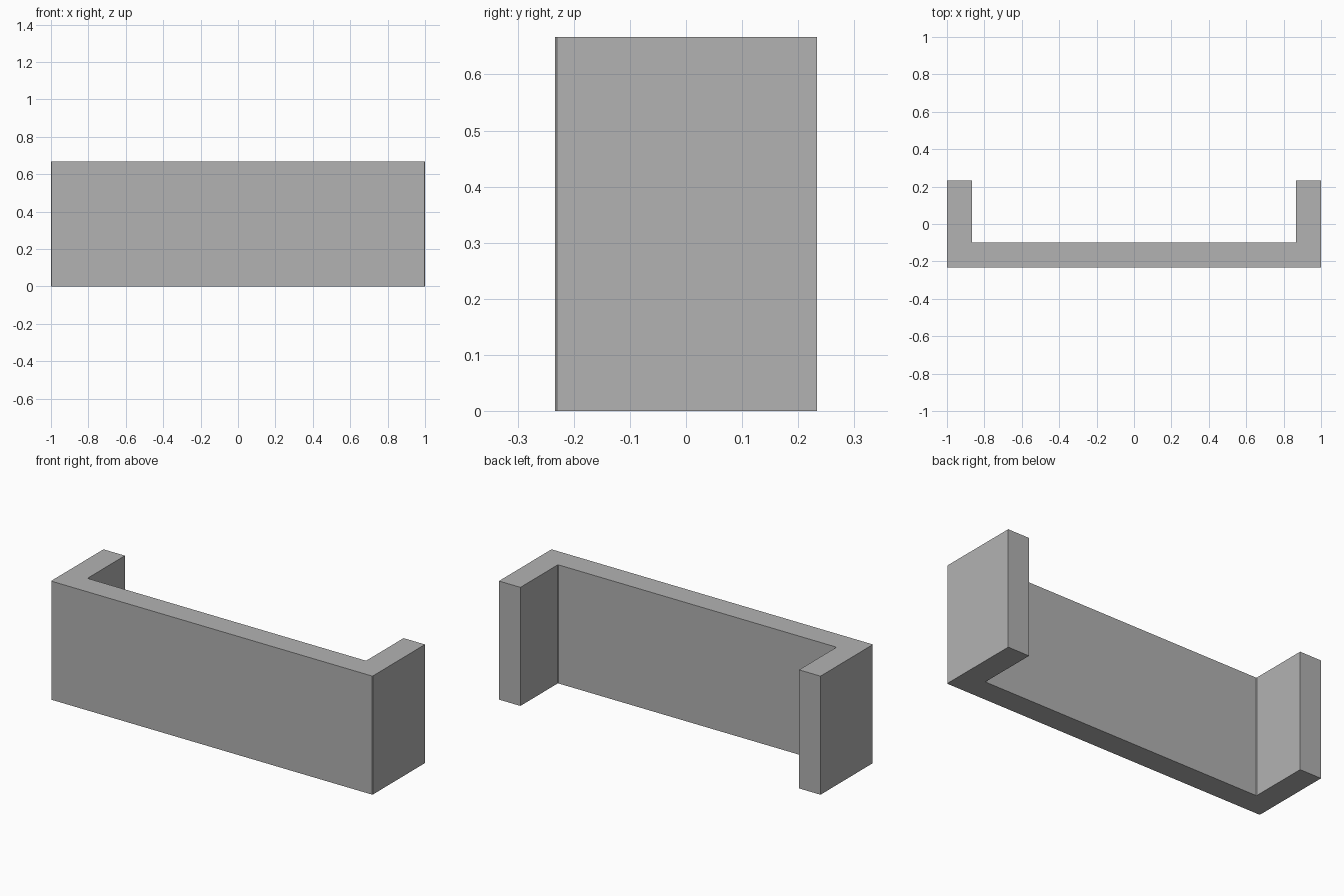
import bpy, bmesh

if "Cube" in bpy.data.objects:
    bpy.data.objects.remove(bpy.data.objects["Cube"])

HALF_W, HALF_D, HEIGHT = 1.0, 0.2333, 0.6667
WALL = 0.1333      # wall thickness
C = 0.003          # tiny corner chamfer

grey = bpy.data.materials.new("plain grey")
grey.diffuse_color = (0.448, 0.448, 0.448, 1)
grey.use_nodes = True
grey.node_tree.nodes["Principled BSDF"].inputs["Base Color"].default_value = grey.diffuse_color

# Right half of the U-shaped plan, from the front round to the inner corner
inner_x, inner_y = HALF_W - WALL, -HALF_D + WALL
right = [(HALF_W - C, -HALF_D), (HALF_W, -HALF_D + C),
         (HALF_W, HALF_D), (inner_x, HALF_D),
         (inner_x, inner_y + C), (inner_x - C, inner_y)]
plan = right + [(-x, y) for x, y in reversed(right)]

# Extrude the plan into the bracket
bm = bmesh.new()
base = bm.faces.new([bm.verts.new((x, y, 0)) for x, y in plan])
top = bmesh.ops.extrude_face_region(bm, geom=[base], use_keep_orig=True)["geom"]
bmesh.ops.translate(bm, vec=(0, 0, HEIGHT),
                    verts=[v for v in top if isinstance(v, bmesh.types.BMVert)])
bmesh.ops.recalc_face_normals(bm, faces=bm.faces)
mesh = bpy.data.meshes.new("u_shaped_wall")
bm.to_mesh(mesh)
bm.free()
mesh.materials.append(grey)
bpy.context.collection.objects.link(bpy.data.objects.new("u_shaped_wall", mesh))
